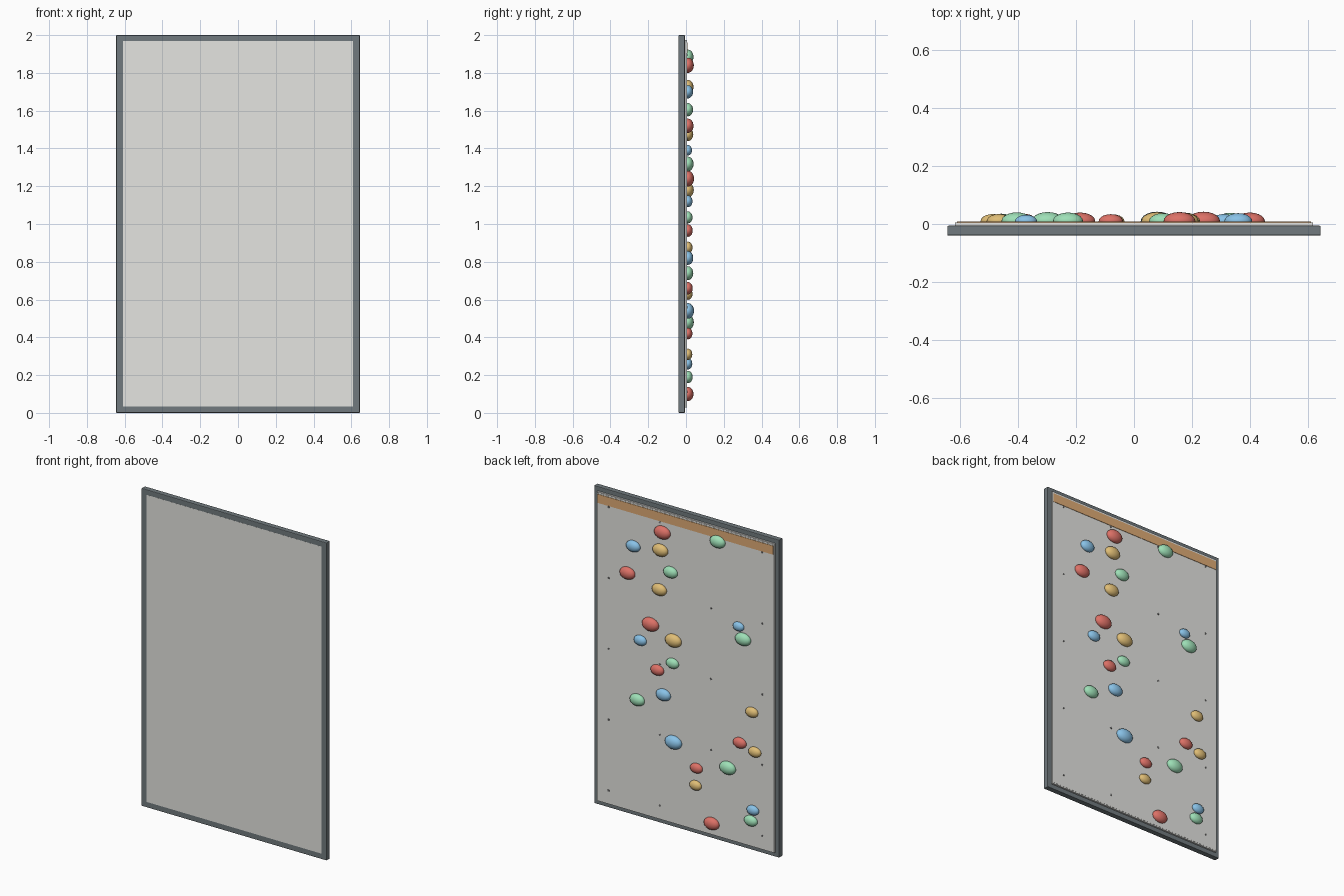
import bpy
import bmesh
from mathutils import Matrix, Vector

cube = bpy.data.objects.get("Cube")
if cube:
    bpy.data.objects.remove(cube, do_unlink=True)


def material(name, r, g, b):
    m = bpy.data.materials.new(name)
    m.use_nodes = True
    m.diffuse_color = (r, g, b, 1)
    m.node_tree.nodes["Principled BSDF"].inputs["Base Color"].default_value = (r, g, b, 1)
    return m


steel = material("steel grey", .165, .195, .21)
board = material("light grey", .78, .78, .75)
wood = material("wood brown", .74, .41, .18)
bolt_grey = material("bolt grey", .2, .2, .2)
colours = {
    "red": material("hold red", .72, .165, .135),
    "green": material("hold green", .34, .74, .47),
    "blue": material("hold blue", .25, .54, .80),
    "yellow": material("hold yellow", .74, .51, .18),
}


def finish(bm, name, mat, bevel=0):
    mesh = bpy.data.meshes.new(name)
    bm.to_mesh(mesh)
    bm.free()
    obj = bpy.data.objects.new(name, mesh)
    bpy.context.collection.objects.link(obj)
    mesh.materials.append(mat)
    if bevel:
        mod = obj.modifiers.new("Bevel", "BEVEL")
        mod.width = bevel
        mod.segments = 2
    return obj


def box(name, lo, hi, mat, bevel=0):
    lo, hi = Vector(lo), Vector(hi)
    bm = bmesh.new()
    bmesh.ops.create_cube(bm, size=1, matrix=Matrix.Translation((lo + hi) / 2)
                          @ Matrix.Diagonal((*(hi - lo), 1)))
    return finish(bm, name, mat, bevel)


# Backing frame, panel, rear lip and top batten
box("backing_frame", (-.645, -.04, 0), (.645, -.006, 2), steel, .004)
box("wall_panel", (-.61, -.0405, .035), (.61, .006, 1.968), board)
box("panel_lip", (-.618, -.008, .028), (.618, .005, 1.973), board)
box("top_batten", (-.612, .004, 1.905), (.612, .0085, 1.96), wood)

# Bolt grid
bm = bmesh.new()
for column in (-.535, -.178, .178, .535):
    for row in range(5):
        place = Matrix.Translation((column, .006, .113 + .446 * row)) @ Matrix.Rotation(1.5708, 4, "X")
        bmesh.ops.create_cone(bm, cap_ends=True, segments=8, radius1=.0065,
                              radius2=.0065, depth=.005, matrix=place)
finish(bm, "panel_bolts", bolt_grey)

# Holds: x, z, half width
holds = {
    "red": [(.157, 1.84, .055), (.40, 1.52, .052), (.24, 1.24, .057), (.192, .965, .045),
            (-.382, .66, .045), (-.08, .42, .042), (-.186, .10, .052)],
    "green": [(-.228, 1.885, .052), (.10, 1.605, .048), (-.405, 1.318, .053), (.087, 1.035, .043),
              (.332, .74, .05), (-.298, .48, .055), (-.459, .19, .045)],
    "blue": [(.36, 1.70, .048), (-.373, 1.39, .038), (.311, 1.12, .043), (.15, .82, .05),
             (.08, .54, .057), (-.473, .26, .041)],
    "yellow": [(.171, 1.725, .052), (.178, 1.475, .05), (.08, 1.18, .055), (-.466, .875, .043),
               (-.487, .63, .043), (-.074, .31, .041)],
}
for colour, spots in holds.items():
    for i, (x, z, r) in enumerate(spots):
        bm = bmesh.new()
        bmesh.ops.create_uvsphere(bm, u_segments=20, v_segments=12, radius=1,
                                  matrix=Matrix.Translation((x, .01, z))
                                  @ Matrix.Diagonal((r, r * .57, r * .73, 1)))
        for f in bm.faces:
            f.smooth = True
        finish(bm, f"{colour}_hold_{i + 1}", colours[colour])
